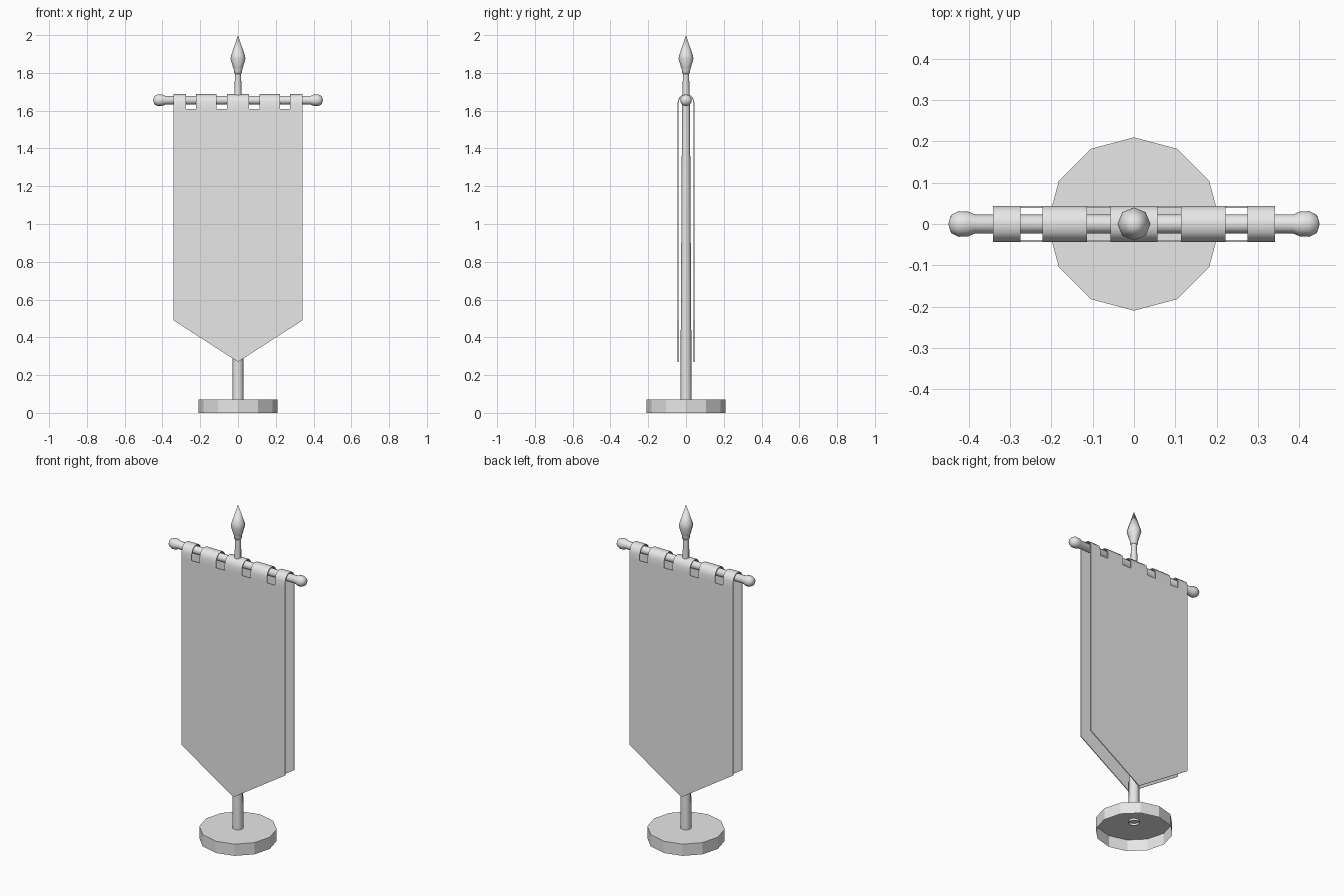
import bpy, bmesh, math
from mathutils import Matrix

if "Cube" in bpy.data.objects:
    bpy.data.objects.remove(bpy.data.objects["Cube"])

mat = bpy.data.materials.new("plain grey")
mat.diffuse_color = (0.8, 0.8, 0.8, 1)
mat.use_nodes = True
mat.node_tree.nodes["Principled BSDF"].inputs["Base Color"].default_value = mat.diffuse_color


def finish(bm, name, angle=None):
    """Turn a bmesh into a coloured object, smooth below the given angle."""
    me = bpy.data.meshes.new(name)
    bm.to_mesh(me)
    bm.free()
    ob = bpy.data.objects.new(name, me)
    bpy.context.collection.objects.link(ob)
    me.materials.append(mat)
    if angle:
        bpy.ops.object.select_all(action='DESELECT')
        ob.select_set(True)
        bpy.context.view_layer.objects.active = ob
        bpy.ops.object.shade_smooth_by_angle(angle=math.radians(angle))
    return ob


def lathe(name, profile, sides, angle=None, matrix=Matrix()):
    """Revolve (radius, height) points about z; zero radius closes to a tip."""
    bm = bmesh.new()
    rings = []
    for r, z in profile:
        if r == 0:
            rings.append([bm.verts.new((0, 0, z))] * sides)
        else:
            rings.append([bm.verts.new((r * math.cos(2 * math.pi * i / sides),
                                        r * math.sin(2 * math.pi * i / sides), z))
                          for i in range(sides)])
    for a, b in zip(rings, rings[1:]):
        for i in range(sides):
            j = (i + 1) % sides
            corners = list(dict.fromkeys((a[i], a[j], b[j], b[i])))
            bm.faces.new(corners)
    bm.transform(matrix)
    return finish(bm, name, angle)


# Base: twelve-sided disc, open underneath
lathe("base", [(0.21, 0), (0.21, 0.07), (0, 0.07)], 12)

# Tapering hollow pole
lathe("pole", [(0.03, 0.057), (0.021, 1.62), (0.016, 1.80)], 8, 50)

# Spear-shaped finial with a small collar
lathe("finial", [(0.016, 1.795), (0.022, 1.80), (0.022, 1.815), (0.025, 1.825),
                 (0.040, 1.875), (0.036, 1.893), (0, 2.0)], 8, 50)

# Crossbar with rounded knobs, mirrored about the middle
half = [(0.023, 0.385), (0.030, 0.402), (0.031, 0.425), (0.022, 0.443), (0, 0.45)]
bar = [(r, -z) for r, z in reversed(half)] + half
lathe("crossbar", bar, 12, 60,
      Matrix.Translation((0, 0, 1.655)) @ Matrix.Rotation(math.pi / 2, 4, 'Y'))

# Banner: two pointed sheets joined by five tabs over the crossbar
right = [0.057, 0.114, 0.222, 0.275, 0.342]
xs = [-x for x in reversed(right)] + [0] + right
tab_columns = {0, 2, 4, 5, 7, 9}
Y, TOP = 0.044, 1.608
arch = [(-Y, TOP), (-Y, 1.645), (-0.037, 1.668), (-0.022, 1.682), (0, 1.687)]
arch += [(-y, z) for y, z in reversed(arch[:-1])]


def hem(x):
    return 0.27 + 0.22 * abs(x) / 0.342


bm = bmesh.new()
for c, (x0, x1) in enumerate(zip(xs, xs[1:])):
    # front and back sheets
    for s in (-1, 1):
        pts = [(x0, s * Y, hem(x0)), (x1, s * Y, hem(x1)), (x1, s * Y, TOP), (x0, s * Y, TOP)]
        bm.faces.new([bm.verts.new(p) for p in (pts if s < 0 else pts[::-1])])
    # tab strip
    if c in tab_columns:
        for (ya, za), (yb, zb) in zip(arch, arch[1:]):
            bm.faces.new([bm.verts.new(p) for p in
                          ((x0, ya, za), (x1, ya, za), (x1, yb, zb), (x0, yb, zb))])
bmesh.ops.remove_doubles(bm, verts=bm.verts[:], dist=0.0005)
banner = finish(bm, "banner")
thick = banner.modifiers.new("cloth thickness", 'SOLIDIFY')
thick.thickness = 0.005
thick.offset = -1
bpy.ops.object.select_all(action='DESELECT')
banner.select_set(True)
bpy.context.view_layer.objects.active = banner
bpy.ops.object.modifier_apply(modifier=thick.name)
bpy.ops.object.shade_smooth_by_angle(angle=math.radians(45))
